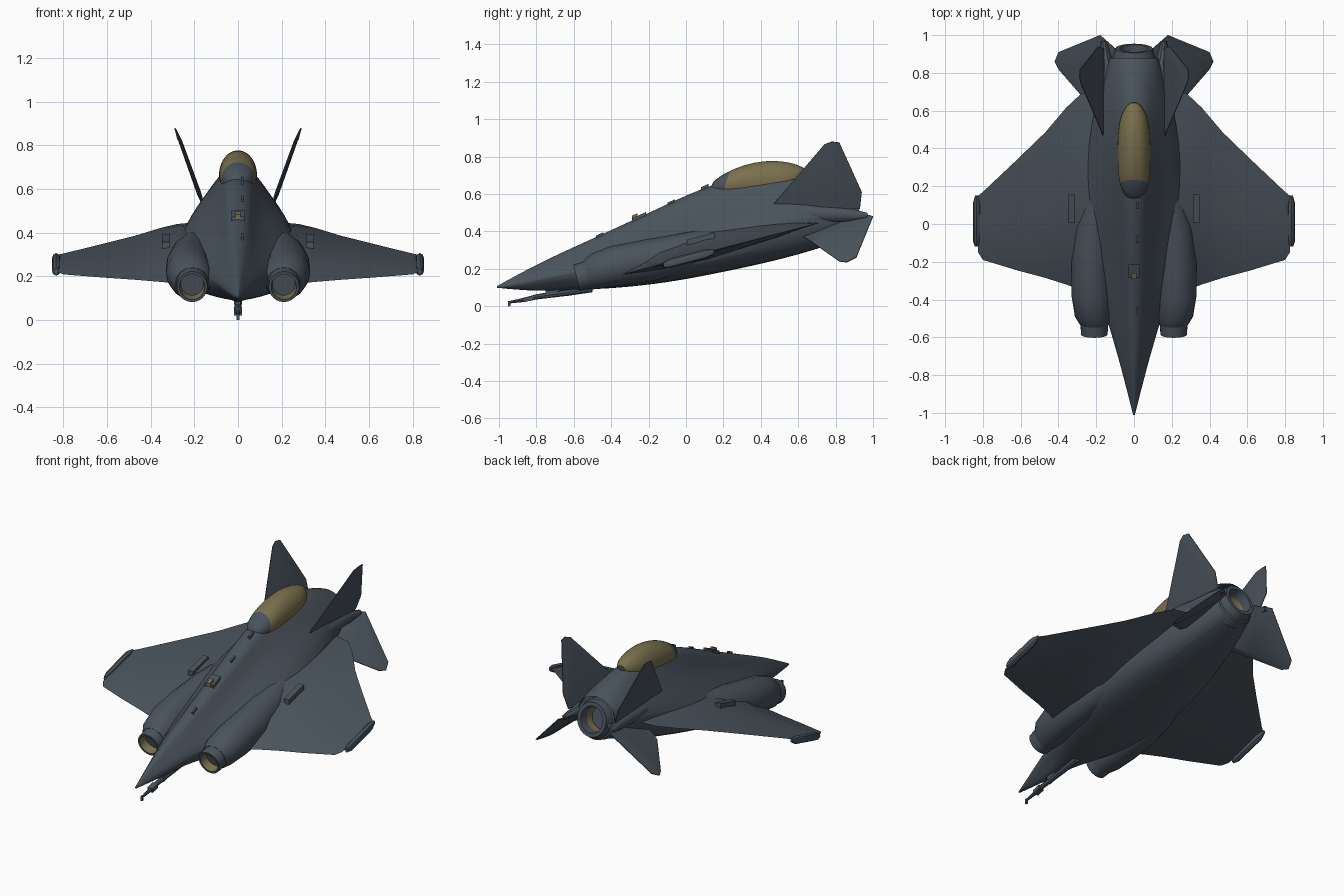
import bpy, bmesh, math
from mathutils import Vector

cube = bpy.data.objects.get("Cube")
if cube:
    bpy.data.objects.remove(cube)


def material(name, rgb):
    m = bpy.data.materials.new(name)
    m.use_nodes = True
    m.diffuse_color = (*rgb, 1)
    m.node_tree.nodes["Principled BSDF"].inputs["Base Color"].default_value = (*rgb, 1)
    return m


GREY = material("slate grey", (0.067, 0.086, 0.106))
OCHRE = material("ochre glass", (0.195, 0.16, 0.075))
SLOPE = 0.25  # the whole airframe is pitched nose down


def finish(bm, name, mats, mirror=False, subdiv=0, angle=35):
    bmesh.ops.remove_doubles(bm, verts=bm.verts, dist=0.0001)
    bmesh.ops.recalc_face_normals(bm, faces=bm.faces)
    mesh = bpy.data.meshes.new(name)
    bm.to_mesh(mesh)
    bm.free()
    ob = bpy.data.objects.new(name, mesh)
    bpy.context.collection.objects.link(ob)
    for m in mats:
        mesh.materials.append(m)
    if mirror:
        ob.modifiers.new("Mirror", 'MIRROR')
    if subdiv:
        s = ob.modifiers.new("Subdivision", 'SUBSURF')
        s.levels = s.render_levels = subdiv
    bpy.ops.object.select_all(action='DESELECT')
    ob.select_set(True)
    bpy.context.view_layer.objects.active = ob
    bpy.ops.object.shade_smooth_by_angle(angle=math.radians(angle))
    return ob


def loft(name, rings, mats=(GREY,), caps=True, paint=None, **kw):
    """Skin a list of closed rings; paint gives a material index per ring span."""
    bm = bmesh.new()
    loops = [[bm.verts.new(p) for p in r] for r in rings]
    n = len(loops[0])
    for k, (a, b) in enumerate(zip(loops, loops[1:])):
        for i in range(n):
            f = bm.faces.new((a[i], a[(i + 1) % n], b[(i + 1) % n], b[i]))
            f.material_index = paint[k] if paint else 0
    if caps:
        bm.faces.new(loops[0])
        bm.faces.new(loops[-1])
    return finish(bm, name, mats, **kw)


def ellipse(center, rx, rz, n=20, lean=0.0):
    """Ring across the y axis; lean moves its top forward."""
    ring = []
    for i in range(n):
        a = math.tau * i / n
        z = rz * math.sin(a)
        ring.append(Vector(center) + Vector((rx * math.cos(a), -lean * z, z)))
    return ring


def plate(name, outline, thick, **kw):
    """Flat surface with a thin edge and a thicker middle."""
    pts = [Vector(p) for p in outline]
    mid = sum(pts, Vector()) / len(pts)
    normal = (pts[1] - pts[0]).cross(pts[-1] - pts[0]).normalized()
    inner = [p.lerp(mid, 0.3) for p in pts]
    rings = [[p + normal * thick for p in inner], [p + normal * 0.002 for p in pts],
             [p - normal * 0.002 for p in pts], [p - normal * thick for p in inner]]
    return loft(name, rings, angle=20, **kw)


def box(name, center, size, mats=(GREY,), slope=SLOPE, **kw):
    bm = bmesh.new()
    bmesh.ops.create_cube(bm, size=1)
    for v in bm.verts:
        v.co = Vector(center) + Vector([c * s for c, s in zip(v.co, size)])
        v.co.z += slope * (v.co.y - center[1])
    return finish(bm, name, mats, **kw)


# Fuselage: y, top, spine half width, shoulder x z, side x z, belly half width, bottom
stations = [
    (-1.01, .108, .003, .004, .104, .005, .10, .003, .095),
    (-.8, .225, .015, .045, .18, .068, .135, .03, .075),
    (-.6, .318, .03, .075, .25, .135, .18, .06, .085),
    (-.4, .41, .045, .085, .32, .20, .22, .18, .09),
    (-.1, .55, .055, .095, .42, .31, .29, .28, .122),
    (.15, .665, .06, .105, .53, .30, .355, .275, .17),
    (.4, .715, .065, .13, .585, .27, .43, .245, .222),
    (.65, .715, .065, .14, .595, .22, .475, .185, .285),
    (.85, .64, .06, .13, .575, .15, .49, .12, .355),
    (.88, .625, .06, .12, .57, .13, .49, .11, .365),
]
rings = []
for y, top, s, sx, sz, wx, wz, b, bot in stations:
    half = [(s, top - s * .25), (sx, sz), (wx, wz), (b, bot + .35 * (wz - bot)), (b * .7, bot + .01)]
    ring = [(0, top)] + half + [(0, bot)] + [(-x, z) for x, z in reversed(half)]
    rings.append([(x, y, z) for x, z in ring])
loft("fuselage", rings, caps=False, subdiv=2)

# Canopy with a grey windscreen foot at its front
profile = [(.13, .635, .03, .03), (.17, .645, .06, .052), (.205, .65, .076, .072), (.28, .66, .087, .097),
           (.38, .665, .089, .115), (.48, .668, .087, .111), (.58, .675, .073, .083), (.645, .69, .025, .035)]
loft("canopy", [ellipse((0, y, z), w, h, lean=-.3) for y, z, w, h in profile],
     (GREY, OCHRE), paint=[0, 0, 1, 1, 1, 1, 1], subdiv=1)

# Wings: span x, leading y, trailing y, thickness above and below
spans = [(.1, -.42, .72, .14, .06), (.28, -.35, .69, .095, .035), (.36, -.32, .615, .065, .025),
         (.47, -.285, .485, .042, .02), (.62, -.245, .34, .024, .015), (.8, -.19, .17, .01, .01),
         (.825, -.15, .15, .006, .006)]
rings = []
for x, lead, trail, up, down in spans:
    def at(t, dz):
        y = lead + (trail - lead) * t
        return (x, y, .258 + .26 * y + dz)
    rings.append([at(0, 0), at(.2, up * .8), at(.45, up), at(.8, up * .5),
                  at(1, .002), at(.8, -down * .4), at(.45, -down), at(.2, -down * .8)])
loft("wing", rings, mirror=True)

# Wing tip rails
rail = [(-.12, .010, .015), (-.09, .02, .026), (.11, .02, .026), (.15, .008, .012)]
loft("wing_tip_rail", [ellipse((.833, y, .252 + .26 * y), w, h, 8) for y, w, h in rail], mirror=True)

# Raised wing fairing
box("wing_fairing", (.33, .08, .36), (.035, .15, .03), mirror=True)

# Intake pods beside the nose
pods = [(-.53, .21, .165, .078, .076), (-.49, .215, .185, .098, .092), (-.38, .225, .215, .106, .105),
        (-.2, .225, .245, .106, .11), (0, .21, .29, .10, .10), (.25, .17, .37, .06, .06)]
loft("engine_pod", [ellipse((x, y, z), w, h, 16, SLOPE) for y, x, z, w, h in pods], mirror=True)

# Open round nozzles on the pods, with an ochre inner wall
tube = [(-.5, .076), (-.585, .07), (-.585, .058), (-.535, .052)]
loft("pod_nozzle", [ellipse((.21, y, .158 + SLOPE * (y + .56)), r, r, 24, SLOPE) for y, r in tube],
     (GREY, OCHRE), paint=[0, 0, 1], mirror=True)

# Rear nozzle with a deep bore, ochre only on its inner wall
tube = [(.83, .122), (.88, .119), (.885, .11), (.93, .098), (.93, .076), (.875, .07), (.81, .062)]
loft("rear_nozzle", [ellipse((0, y, .495 + SLOPE * (y - .92)), r, r, 28, SLOPE) for y, r in tube],
     (GREY, OCHRE), paint=[0, 0, 0, 0, 0, 1])

# Canted fins and drooping tailplanes
plate("tail_fin", [(.155, .45, .525), (.28, .74, .865), (.29, .78, .88), (.285, .82, .875),
                   (.19, .94, .61), (.16, .93, .52)], .008, mirror=True)
plate("tailplane", [(.1, .58, .40), (.27, .67, .345), (.40, .82, .24), (.42, .86, .235), (.40, .91, .26),
                    (.18, 1.0, .48), (.1, .93, .50)], .010, mirror=True)
loft("tail_boom", [ellipse((x, y, z), w, h, 10) for x, y, z, w, h in
                   [(.15, .45, .49, .02, .03), (.15, .65, .495, .04, .045), (.145, .85, .49, .035, .04),
                    (.16, .97, .485, .015, .015)]], mirror=True)

# Nose probe with its forked tip
rod = [(-.5, .095, .02), (-.62, .075, .018), (-.8, .05, .014), (-.86, .035, .012), (-.95, .02, .006)]
loft("nose_probe", [ellipse((0, y, z), r, r, 8) for y, z, r in rod])
box("probe_bracket", (0, -.84, .04), (.035, .05, .025))
box("probe_fork", (0, -.945, .014), (.012, .012, .028))
box("probe_mount", (0, -.72, .075), (.025, .06, .05))

# Small spine fittings
box("spine_sensor", (0, -.25, .472), (.06, .07, .03), slope=.45)
box("spine_sensor_lens", (0, -.275, .478), (.024, .03, .024), (OCHRE,), slope=.45)
for y, z in [(-.46, .378), (-.08, .553), (.1, .636)]:
    box("spine_antenna", (.02, y, z), (.012, .04, .018), slope=.45)
